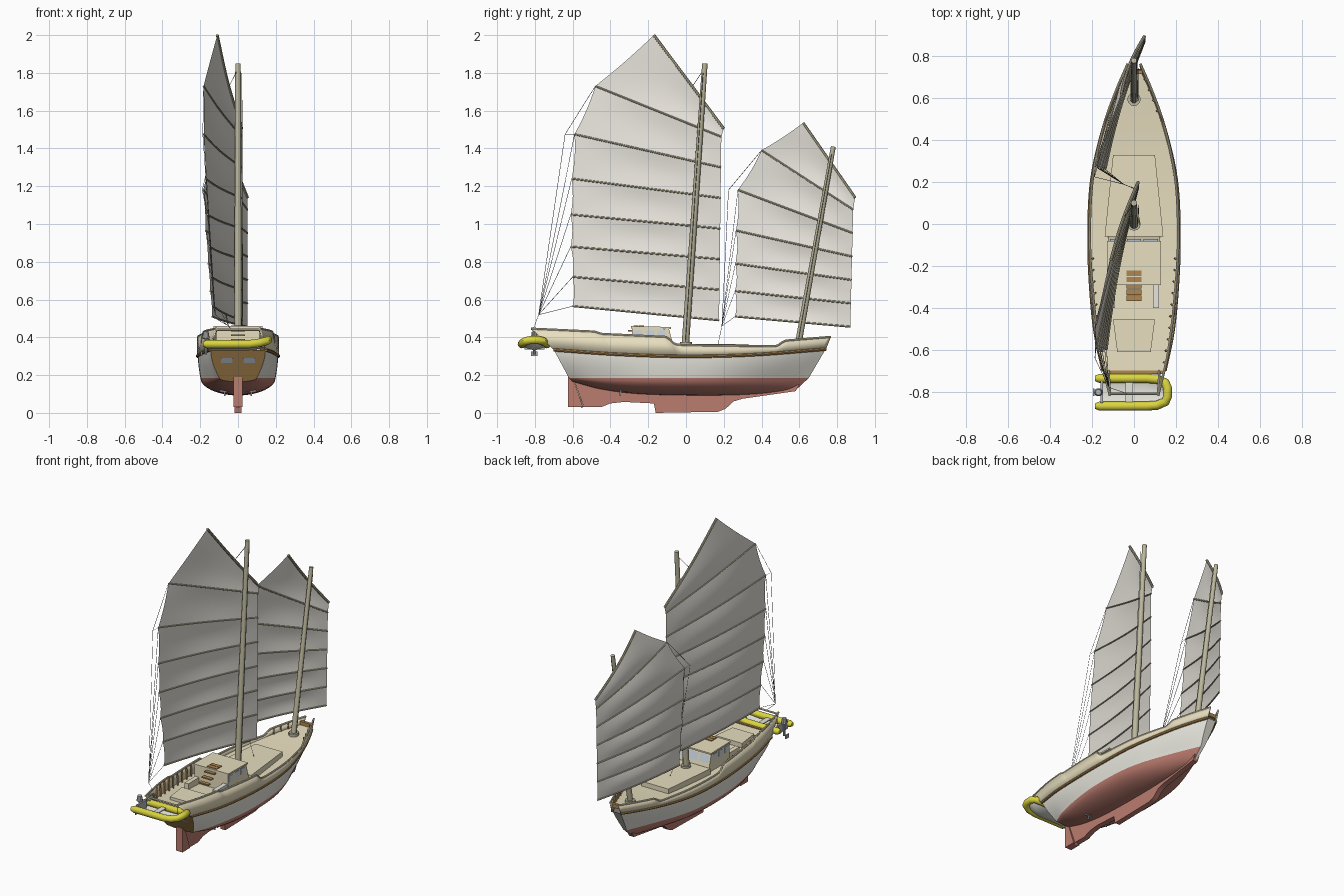
import bpy, bmesh, math
from mathutils import Vector

if "Cube" in bpy.data.objects:
    bpy.data.objects.remove(bpy.data.objects["Cube"])


def mat(name, r, g, b):
    m = bpy.data.materials.new(name)
    m.diffuse_color = (r, g, b, 1)
    m.use_nodes = True
    m.node_tree.nodes["Principled BSDF"].inputs["Base Color"].default_value = m.diffuse_color
    return m


CREAM = mat("cream", .80, .73, .52)
WHITE = mat("off_white", .80, .79, .72)
RED = mat("antifoul_red", .50, .20, .16)
BROWN = mat("wood", .42, .24, .08)
SAIL = mat("canvas", .80, .77, .71)
SPAR = mat("spar", .50, .47, .33)
YELLOW = mat("yellow", .70, .66, .05)
GLASS = mat("glass", .62, .70, .78)
GREY = mat("metal", .45, .46, .48)
ROPE = mat("rope", .25, .25, .25)


def lerp(a, b, t):
    return a + (b - a) * t


def tab(x, T, smooth=True):
    """Interpolate a table of (x, value) pairs."""
    if x <= T[0][0]:
        return T[0][1]
    for i in range(len(T) - 1):
        (x0, v0), (x1, v1) = T[i], T[i + 1]
        if x <= x1:
            t, h = (x - x0) / (x1 - x0), x1 - x0
            if not smooth:
                return lerp(v0, v1, t)
            a, b = T[max(i - 1, 0)], T[min(i + 2, len(T) - 1)]
            m0, m1 = (v1 - a[1]) / (x1 - a[0]) * h, (b[1] - v0) / (b[0] - x0) * h
            return ((2*t**3 - 3*t*t + 1)*v0 + (t**3 - 2*t*t + t)*m0
                    + (3*t*t - 2*t**3)*v1 + (t**3 - t*t)*m1)
    return T[-1][1]


def mesh(name, verts, faces, *mats, smooth=False, pick=None):
    me = bpy.data.meshes.new(name)
    me.from_pydata([tuple(v) for v in verts], [], faces)
    for m in mats:
        me.materials.append(m)
    bm = bmesh.new()
    bm.from_mesh(me)
    bmesh.ops.recalc_face_normals(bm, faces=bm.faces)
    bm.to_mesh(me)
    bm.free()
    for i, p in enumerate(me.polygons):
        p.use_smooth = smooth
        if pick:
            p.material_index = pick(i)
    ob = bpy.data.objects.new(name, me)
    bpy.context.collection.objects.link(ob)
    return ob


def grid(name, rows, *mats, pick=None):
    n = len(rows[0])
    faces = [(r*n + c, r*n + c + 1, (r+1)*n + c + 1, (r+1)*n + c)
             for r in range(len(rows) - 1) for c in range(n - 1)]
    return mesh(name, [v for r in rows for v in r], faces, *mats, smooth=True,
                pick=(lambda i: pick(i % (n - 1))) if pick else None)


def prism(name, poly, a, b, axis, m):
    """Extrude a polygon along x (points are y,z) or z (points are x,y)."""
    put = (lambda p, h: (h, p[0], p[1])) if axis == 'x' else (lambda p, h: (p[0], p[1], h))
    n = len(poly)
    faces = [tuple(range(n)), tuple(range(n, 2*n))]
    faces += [(i, (i+1) % n, (i+1) % n + n, i + n) for i in range(n)]
    return mesh(name, [put(p, a) for p in poly] + [put(p, b) for p in poly], faces, m)


def box(name, x0, x1, y0, y1, z0, z1, m):
    return prism(name, [(x0, y0), (x1, y0), (x1, y1), (x0, y1)], z0, z1, 'z', m)


def tubes(name, paths, r, m, taper=None, res=2):
    cu = bpy.data.curves.new(name, 'CURVE')
    cu.dimensions, cu.bevel_depth, cu.bevel_resolution, cu.use_fill_caps = '3D', r, res, True
    for pts in paths:
        sp = cu.splines.new('POLY')
        sp.points.add(len(pts) - 1)
        for i, p in enumerate(pts):
            sp.points[i].co = (*p, 1)
            sp.points[i].radius = taper[i] if taper else 1
    tmp = bpy.data.objects.new(name + "_tmp", cu)
    bpy.context.collection.objects.link(tmp)
    me = bpy.data.meshes.new_from_object(tmp.evaluated_get(bpy.context.evaluated_depsgraph_get()))
    bpy.data.objects.remove(tmp)
    me.name = name
    me.materials.clear()
    me.materials.append(m)
    ob = bpy.data.objects.new(name, me)
    bpy.context.collection.objects.link(ob)
    return ob


# hull lines: half widths and heights along y
W_RUB = [(-.70, .145), (-.5, .185), (-.25, .207), (-.05, .212), (.15, .205), (.3, .183), (.5, .13), (.65, .073), (.74, .03)]
W_WL = [(-.62, .10), (-.5, .145), (-.25, .19), (-.05, .199), (.15, .185), (.3, .15), (.5, .075), (.65, .012)]
W_TOP = [(-.82, .115), (-.6, .165), (-.25, .203), (-.05, .211), (.15, .204), (.3, .184), (.5, .135), (.65, .08), (.765, .03)]
Z_BOT = [(-.60, .165), (-.45, .125), (-.25, .10), (.1, .092), (.35, .098), (.58, .12)]
Z_RUB = [(-.70, .334), (-.35, .31), (0, .30), (.35, .308), (.74, .338)]
Z_TOP = [(-.82, .446), (-.48, .43), (-.45, .418), (-.10, .402), (-.06, .362), (0, .358), (.48, .352), (.52, .382), (.765, .402)]
Z_WL, N = .185, 48


def half_ring(t):
    yk, yw, yr = lerp(-.60, .58, t), lerp(-.62, .65, t), lerp(-.70, .74, t)
    w, zb, wr, zr = tab(yw, W_WL), tab(yk, Z_BOT), tab(yr, W_RUB), tab(yr, Z_RUB)
    out = []
    for i in range(9):
        c, s = math.cos(i*math.pi/16), math.sin(i*math.pi/16)
        out.append((w*s, lerp(yw, yk, c), lerp(Z_WL, zb, c)))
    for i in range(1, 7):
        v = i / 6
        out.append((lerp(w, wr, math.sin(v*math.pi/2)), lerp(yw, yr, v), lerp(Z_WL, zr, v)))
    return out


rings = []
for k in range(N + 1):
    h = half_ring(k / N)
    rings.append([(-x, y, z) for x, y, z in h[:0:-1]] + h)
grid("hull", rings, RED, WHITE, pick=lambda c: 0 if 6 <= c <= 21 else 1)
mesh("transom", rings[0], [tuple(range(len(rings[0])))], BROWN)
mesh("bow_plate", rings[-1], [tuple(range(len(rings[-1])))], WHITE)
for s in (-1, 1):
    mesh("transom_window", [(s*.06 + a, -.662 - b*.9 - .006, .27 + b) for a, b in
         ((-.03, -.02), (.03, -.02), (.03, .02), (-.03, .02))], [(0, 1, 2, 3)], GLASS)

# deck
ys = [lerp(-.70, .73, k / N) for k in range(N + 1)]
deck_z = lambda y: tab(y, Z_RUB) + .025
grid("deck", [[(u*(tab(y, W_RUB) - .004), y, deck_z(y)) for u in (-1, 0, 1)] for y in ys], CREAM)

# bulwarks, rub rails, cap rails and inner posts
rub = [(tab(y, W_RUB) + .002, y, tab(y, Z_RUB)) for y in (lerp(-.70, .74, k/80) for k in range(81))]
top = [(tab(y, W_TOP), y, tab(y, Z_TOP, False)) for y in (lerp(-.82, .765, k/80) for k in range(81))]
flip = lambda pts, s: [(s*x, y, z) for x, y, z in pts]
for s in (-1, 1):
    ob = grid("bulwark", [[a, b] for a, b in zip(flip(rub, s), flip(top, s))], CREAM)
    mod = ob.modifiers.new("thick", 'SOLIDIFY')
    mod.thickness, mod.offset = .008, 0
tubes("rub_rail", [flip(rub, s) for s in (-1, 1)], .009, BROWN)
tubes("cap_rail", [flip(top, s) for s in (-1, 1)], .006, CREAM)
post_y = [-.66 + .055*i for i in range(10)] + [.54 + .05*i for i in range(4)]
tubes("bulwark_posts", [[(s*(tab(y, W_TOP) - .012), y, deck_z(y)), (s*(tab(y, W_TOP) - .009), y, tab(y, Z_TOP, False))]
                        for y in post_y for s in (-1, 1)], .006, BROWN, res=0)
box("stern_rail", -.14, .14, -.715, -.70, .345, .365, BROWN)
box("bow_beam", -.04, .04, .715, .735, .36, .385, BROWN)

# keel, rudder and propellers
prism("keel", [(.60, .15), (.58, .115), (.3, .075), (.25, .06), (.21, .022), (.17, .006), (-.16, 0), (-.17, .05), (-.33, .058),
               (-.40, .05), (-.45, .03), (-.54, .03), (-.60, .19), (0, .15)], -.018, .018, 'x', RED)
prism("rudder", [(-.545, .03), (-.625, .03), (-.625, .19), (-.60, .19)], -.024, .024, 'x', RED)
tubes("rudder_stock", [[(0, -.545, .03), (0, -.63, .32)]], .01, WHITE)
for s in (-1, 1):
    tubes("propeller_shaft", [[(s*.07, -.15, .12), (s*.07, -.35, .115)]], .006, RED)
    box("propeller", s*.07 - .005, s*.07 + .005, -.352, -.344, .09, .14, GREY)
    box("propeller", s*.07 - .025, s*.07 + .025, -.352, -.344, .11, .12, GREY)

# cabin trunk, wheelhouse and cockpit
prism("cabin_trunk", [(-.14, -.06), (.14, -.06), (.10, .33), (-.10, .33)], .31, .364, 'z', CREAM)
prism("wheelhouse", [(-.06, .33), (-.09, .445), (-.285, .448), (-.285, .33)], -.125, .125, 'x', CREAM)
prism("wheelhouse_roof", [(-.08, .445), (-.08, .455), (-.29, .459), (-.29, .448)], -.13, .13, 'x', CREAM)
for s in (-1, 1):
    for y in (-.255, -.19, -.13):
        box("side_window", s*.125 - .002, s*.125 + .002, y - .022, y + .022, .40, .437, GLASS)
for x in (-.08, 0, .08):
    mesh("windshield", [(x + a, -.06 - .03*(z - .33)/.115 + .002, z) for a, z in
         ((-.034, .385), (.034, .385), (.034, .435), (-.034, .435))], [(0, 1, 2, 3)], GLASS)
for i in range(5):
    y, z = -.235 - .03*i, (.463, .463, .44, .415, .39)[i]
    box("companion_step", -.036, .036, y - .013, y + .013, z - .008, z, BROWN)
box("cockpit_bench", .09, .12, -.40, -.285, .33, .385, WHITE)
box("cockpit_bench", -.12, -.09, -.40, -.285, .33, .375, CREAM)
prism("aft_hatch", [(-.08, -.61), (.08, -.61), (.10, -.455), (-.10, -.455)], .33, .372, 'z', CREAM)

# masts
tubes("main_mast", [[(0, -.005, .34), (0, .10, 1.85)]], .02, SPAR, (1, .72), 4)
tubes("fore_mast", [[(0, .59, .34), (0, .78, 1.41)]], .018, SPAR, (1, .72), 4)
for y, z in ((0, .368), (.595, .36)):
    tubes("mast_collar", [[(0, y, z - .012), (0, y, z + .008)]], .032, SPAR, None, 4)


def build_sail(name, rows, x0, slopes, sheet, hull_pt):
    """rows: luff y,z and leech y,z from the foot batten up to the yard."""
    def point(i, u, v=0):
        a, b = rows[i], rows[min(i + 1, len(rows) - 1)]
        ya, yb = lerp(a[0], b[0], v), lerp(a[2], b[2], v)
        za, zb = lerp(a[1], b[1], v), lerp(a[3], b[3], v)
        y, z, belly = lerp(ya, yb, u), lerp(za, zb, u), math.sin(math.pi*u)
        y += .008*math.sin(math.pi*v)*u
        x = x0 + tab(z, slopes, False)*(y - ya) - belly*(.018 + .012*math.sin(math.pi*v))
        return Vector((x, y, z))
    n = len(rows) - 1
    for i in range(n):
        grid(name + "_panel", [[point(i, u/14, v/6) for u in range(15)] for v in range(7)], SAIL)
    tubes(name + "_battens", [[point(i, u/10) for u in range(11)] for i in range(n)], .005, SPAR)
    tubes(name + "_yard", [[point(n, u/10) for u in range(11)]], .008, SPAR)
    # sheets from the leech to a block above the deck
    block = Vector(sheet)
    ropes = [[point(i, 1), point(i, 1).lerp(block, .6), block] for i in range(n - 1)]
    out = point(n - 2, 1) + Vector((-.005, -.05, 0))
    ropes += [[point(n - 1, 1), out, block], [point(n - 2, 1), out], [block, Vector(hull_pt)]]
    tubes(name + "_sheets", ropes, .0013, ROPE, None, 0)
    return point(n, .45)


leech = [(-.60, .565), (-.60, .72), (-.61, .88), (-.61, 1.05), (-.605, 1.24), (-.59, 1.475), (-.48, 1.73)]
rows = [(.175 + .002*i, .49 + .162*i, *leech[i]) for i in range(7)] + [(.20, 1.505, -.17, 2.0)]
yard = build_sail("main_sail", rows, .02, [(.5, .19), (1.48, .26), (2, .35)], (-.12, -.78, .52), (-.03, -.81, .44))
tubes("main_halyard", [[yard, (0, .095, 1.82)], [(.02, .09, 1.8), (.025, -.005, .36)]], .002, ROPE, None, 0)

leech = [(.26, .51), (.26, .645), (.262, .79), (.265, .965), (.275, 1.18), (.40, 1.39)]
rows = [(.87 + .003*i, .456 + .124*i, *leech[i]) for i in range(6)] + [(.895, 1.14, .62, 1.535)]
yard = build_sail("fore_sail", rows, .05, [(.46, .30), (1.18, .385), (1.54, .40)], (-.05, .19, .46), (0, .17, .365))
tubes("fore_halyard", [[yard, (0, .775, 1.39)], [(.018, .77, 1.37), (.02, .59, .36)]], .002, ROPE, None, 0)

# davits and their falls
tubes("davits", [[(s*.12, -.70, .35), (s*.12, -.73, .425), (s*.115, -.81, .44)] for s in (-1, 1)], .006, WHITE)
tubes("davit_bar", [[(-.115, -.81, .44), (.115, -.81, .44)]], .006, CREAM)
tubes("davit_falls", [[(s*.115, -.805, .44), (s*.115, -.805, .35)] for s in (-1, 1)], .002, ROPE, None, 0)

# inflatable dinghy with outboard
side = [(-.165, .066, .364), (.06, .066, .364), (.11, .062, .37), (.15, .045, .38), (.16, .02, .386)]
path = [(x, -.803 + d, z) for x, d, z in side] + [(x, -.803 - d, z) for x, d, z in side[::-1]]
tube = [(-.185, path[0][1], .364)] + path + [(-.185, path[-1][1], .364)]
ob = tubes("dinghy_tube", [tube], .022, YELLOW, [.6] + [1]*10 + [.6], 4)
for p in ob.data.polygons:
    p.use_smooth = True
grid("dinghy_floor", [[(x, -.803 + k*w, z + abs(k)*.02) for k in (-1, 0, 1)]
                      for x, w, z in ((-.155, .062, .33), (.05, .062, .33), (.11, .05, .34), (.15, .02, .365))], WHITE)
box("dinghy_transom", -.16, -.148, -.855, -.75, .335, .39, GREY)
box("dinghy_seat", -.04, -.005, -.86, -.745, .365, .372, WHITE)
ob = tubes("outboard_motor", [[(-.17, -.803, .43), (-.17, -.803, .395), (-.17, -.803, .39), (-.17, -.803, .31)]], .02, GREY, (.7, 1, .4, .35), 3)
box("outboard_propeller", -.195, -.188, -.82, -.786, .30, .325, GREY)

# smooth shading with sharp edges kept
for ob in bpy.context.scene.objects:
    ob.select_set(ob.type == 'MESH' and len(ob.data.polygons) > 10)
    if ob.select_get():
        bpy.context.view_layer.objects.active = ob
bpy.ops.object.shade_smooth_by_angle(angle=math.radians(35))
